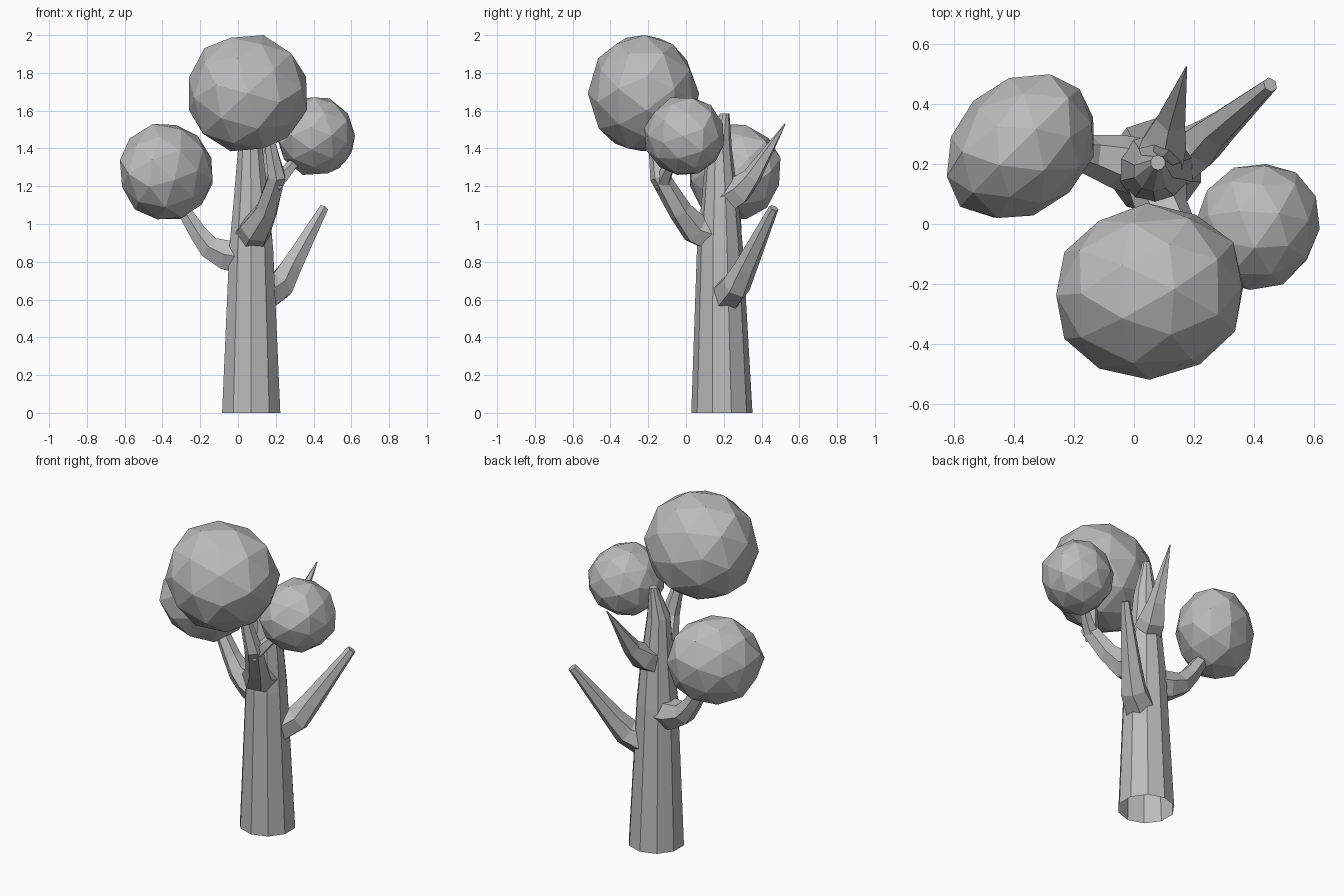
import bpy
import bmesh
import math
import random
from mathutils import Vector, Euler

random.seed(4)
if "Cube" in bpy.data.objects:
    bpy.data.objects.remove(bpy.data.objects["Cube"], do_unlink=True)

# One plain grey for the whole tree
grey = bpy.data.materials.new("plain grey")
grey.use_nodes = True
colour = (0.5, 0.5, 0.5, 1)
grey.diffuse_color = colour
grey.node_tree.nodes["Principled BSDF"].inputs["Base Color"].default_value = colour


def add_object(name, bm):
    mesh = bpy.data.meshes.new(name)
    bm.to_mesh(mesh)
    bm.free()
    mesh.materials.append(grey)
    obj = bpy.data.objects.new(name, mesh)
    bpy.context.collection.objects.link(obj)
    return obj


def limb(name, path, sides=6, flat_rings=False):
    """Tapered faceted tube through (x, y, z, radius) points."""
    bm = bmesh.new()
    points = [Vector(p[:3]) for p in path]
    rings = []
    for i, p in enumerate(points):
        along = points[min(i + 1, len(points) - 1)] - points[max(i - 1, 0)]
        if flat_rings:
            along = Vector((0, 0, 1))
        along.normalize()
        u = Vector((0, 1, 0)).cross(along).normalized()
        v = along.cross(u)
        ring = []
        for k in range(sides):
            a = math.tau * (k + 0.5) / sides
            ring.append(bm.verts.new(p + path[i][3] * (math.cos(a) * u + math.sin(a) * v)))
        rings.append(ring)
    for low, high in zip(rings, rings[1:]):
        for k in range(sides):
            n = (k + 1) % sides
            bm.faces.new((low[k], low[n], high[n], high[k]))
    bm.faces.new(rings[-1])
    bm.faces.new(rings[0][::-1])
    return add_object(name, bm)


def foliage(name, low, high, turn, lean):
    """Uneven faceted ball, longer along the x = y diagonal, fitted to a box."""
    bm = bmesh.new()
    bmesh.ops.create_icosphere(bm, subdivisions=2, radius=1,
                               matrix=Euler(turn).to_matrix().to_4x4())
    for v in bm.verts:
        x, y, z = v.co * random.uniform(0.97, 1.03)
        v.co = (x + lean * y, y + lean * x, z)
    for axis in range(3):
        values = [v.co[axis] for v in bm.verts]
        a, b = min(values), max(values)
        for v in bm.verts:
            t = (v.co[axis] - a) / (b - a)
            v.co[axis] = low[axis] + t * (high[axis] - low[axis])
    return add_object(name, bm)


# Trunk with a blunt tip
trunk = limb("trunk", [(0.07, 0.19, 0, 0.162), (0.07, 0.18, 0.87, 0.122),
                       (0.07, 0.18, 1.1, 0.1), (0.065, 0.175, 1.4, 0.068),
                       (0.08, 0.205, 1.585, 0.025)], sides=10, flat_rings=True)

# Branches, thick where they leave the trunk
branches = [
    limb("left_back_branch", [(0.13, 0.21, 0.62, 0.095), (0.225, 0.265, 0.675, 0.08),
                              (0.28, 0.315, 0.77, 0.062), (0.455, 0.465, 1.085, 0.026)]),
    limb("right_branch", [(0.04, 0.185, 0.82, 0.1), (-0.06, 0.21, 0.835, 0.09),
                          (-0.15, 0.23, 0.875, 0.068), (-0.21, 0.24, 0.95, 0.053),
                          (-0.31, 0.255, 1.11, 0.037)]),
    limb("front_branch", [(0.075, 0.15, 0.94, 0.1), (0.095, 0.05, 0.975, 0.087),
                          (0.15, -0.03, 1.07, 0.064), (0.205, -0.14, 1.25, 0.052),
                          (0.165, -0.17, 1.45, 0.03)]),
    limb("front_branch_fork", [(0.19, -0.13, 1.2, 0.045), (0.26, -0.1, 1.28, 0.035),
                               (0.34, -0.05, 1.37, 0.02)], sides=5),
    limb("back_spike", [(0.07, 0.18, 1.12, 0.09), (0.1, 0.28, 1.175, 0.08),
                        (0.125, 0.35, 1.25, 0.053), (0.175, 0.525, 1.53, 0.003)], sides=5),
]

# Grow trunk and branches together into one skin
for branch in branches:
    union = trunk.modifiers.new(branch.name, "BOOLEAN")
    union.operation = "UNION"
    union.solver = "EXACT"
    union.object = branch
skin = bpy.data.meshes.new_from_object(
    trunk.evaluated_get(bpy.context.evaluated_depsgraph_get()))
trunk.modifiers.clear()
trunk.data = skin
for branch in branches:
    bpy.data.objects.remove(branch, do_unlink=True)

# Hollow base: drop the bottom face
bm = bmesh.new()
bm.from_mesh(skin)
bottom = [f for f in bm.faces if f.calc_center_median().z < 0.001]
bmesh.ops.delete(bm, geom=bottom, context="FACES")
bm.to_mesh(skin)
bm.free()
trunk.name = "trunk_and_branches"

# Balls of foliage
foliage("top_foliage", (-0.26, -0.52, 1.385), (0.365, 0.07, 2.0), (0.6, 0.1, 0.3), 0.02)
foliage("left_foliage", (0.205, -0.22, 1.26), (0.62, 0.2, 1.67), (0.6, 0.2, 0.7), 0.04)
foliage("right_foliage", (-0.625, 0.02, 1.025), (-0.135, 0.5, 1.53), (0.2, 0.7, 0.4), 0.11)
